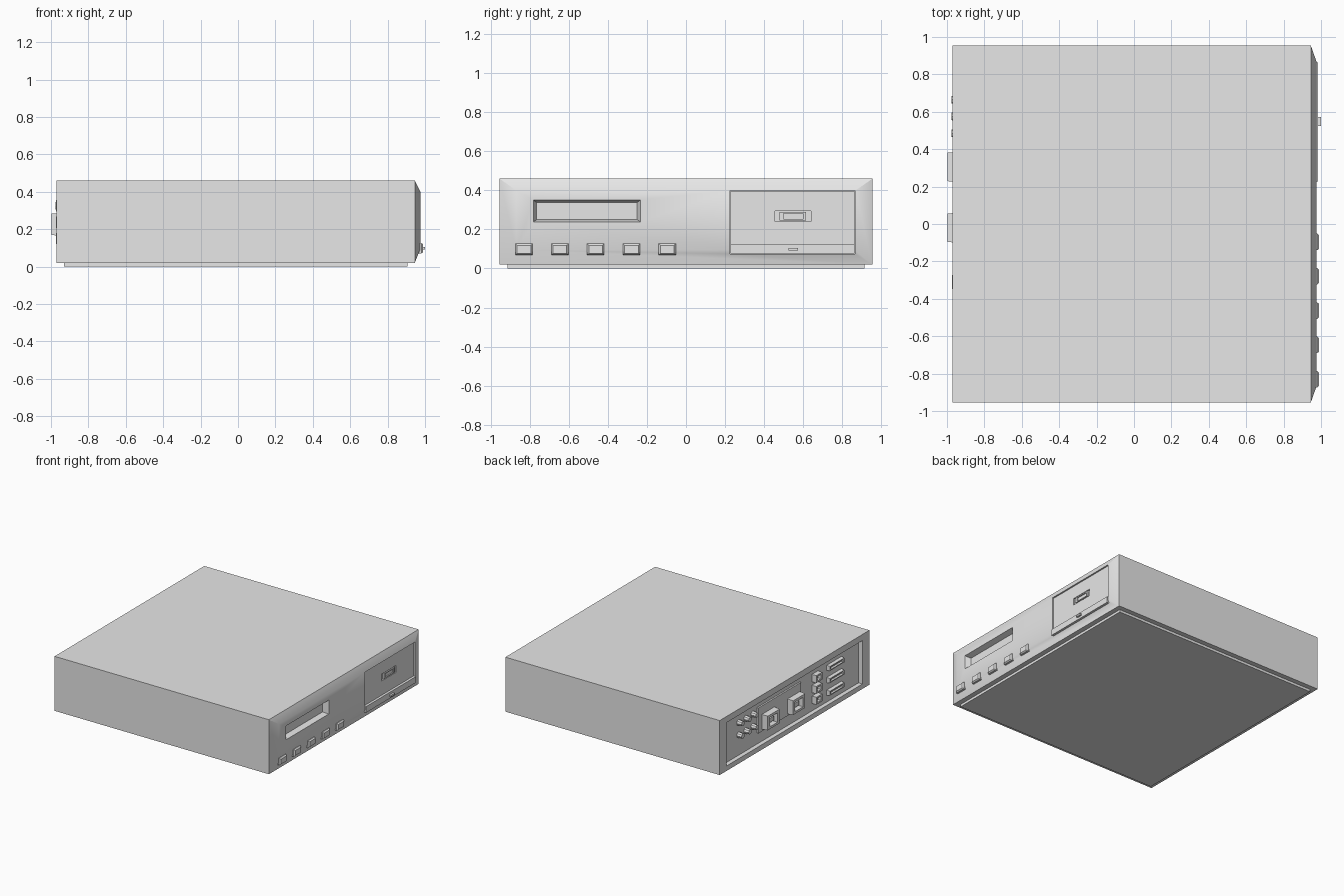
import bpy, bmesh, math

if "Cube" in bpy.data.objects:
    bpy.data.objects.remove(bpy.data.objects["Cube"])

grey = bpy.data.materials.new("light_grey")
grey.diffuse_color = (0.8, 0.8, 0.8, 1)
grey.use_nodes = True
grey.node_tree.nodes["Principled BSDF"].inputs["Base Color"].default_value = grey.diffuse_color


def finish(name, bm):
    bmesh.ops.recalc_face_normals(bm, faces=bm.faces)
    me = bpy.data.meshes.new(name)
    bm.to_mesh(me)
    bm.free()
    me.materials.append(grey)
    ob = bpy.data.objects.new(name, me)
    bpy.context.collection.objects.link(ob)
    return ob


def loft(name, rings):
    """Solid through rectangles; each ring is (x, y0, y1, z0, z1)."""
    bm = bmesh.new()
    loops = [[bm.verts.new((x, y, z)) for y, z in ((y0, z0), (y1, z0), (y1, z1), (y0, z1))]
             for x, y0, y1, z0, z1 in rings]
    for a, b in zip(loops, loops[1:]):
        for i in range(4):
            j = (i + 1) % 4
            bm.faces.new((a[i], a[j], b[j], b[i]))
    bm.faces.new(loops[0])
    bm.faces.new(loops[-1])
    return finish(name, bm)


def block(name, x0, x1, y0, y1, z0, z1, t=0.0):
    """Box along x whose x1 end is inset by t."""
    return loft(name, [(x0, y0, y1, z0, z1), (x1, y0 + t, y1 - t, z0 + t, z1 - t)])


def cut(ob, cutter):
    cutter.hide_render = True
    m = ob.modifiers.new("cut", 'BOOLEAN')
    m.operation, m.solver, m.object = 'DIFFERENCE', 'EXACT', cutter
    bpy.context.view_layer.objects.active = ob
    bpy.ops.object.modifier_apply(modifier=m.name)
    bpy.data.objects.remove(cutter)


# Case with a bevelled front bezel on +x
case = loft("case", [(-0.97, -0.955, 0.955, 0.02, 0.46),
                     (0.945, -0.955, 0.955, 0.02, 0.46),
                     (0.975, -0.87, 0.87, 0.095, 0.40)])
# Expansion slot, drive bay and rear panel recesses
cut(case, loft("slot_cutter", [(0.93, -0.765, -0.25, 0.25, 0.338),
                               (0.976, -0.783, -0.233, 0.239, 0.351)]))
cut(case, block("bay_cutter", 0.952, 1.02, 0.225, 0.865, 0.075, 0.40))
cut(case, block("rear_cutter", -0.935, -1.1, -0.866, 0.866, 0.06, 0.41))
bpy.ops.object.select_all(action='DESELECT')
case.select_set(True)
bpy.context.view_layer.objects.active = case
bpy.ops.object.shade_smooth_by_angle(angle=math.radians(30))

# Base plate
block("base_plate", -0.93, 0.905, -0.915, 0.915, 0, 0.022)

# Drive front with handle recess, lower strip and eject button
drive = block("drive_face", 0.94, 0.965, 0.227, 0.863, 0.12, 0.398)
cut(drive, block("handle_cutter", 0.954, 1.0, 0.455, 0.64, 0.24, 0.295))
handle = block("drive_handle", 0.945, 0.968, 0.48, 0.615, 0.246, 0.289)
cut(handle, block("grip_cutter", 0.96, 1.0, 0.5, 0.6, 0.253, 0.282))
block("drive_strip", 0.945, 0.985, 0.227, 0.863, 0.076, 0.125)
block("eject_button", 0.98, 1.0, 0.525, 0.573, 0.093, 0.106)

# Front buttons
for i in range(5):
    y = -0.83 + i * 0.1835
    loft("front_button_%d" % (i + 1), [(0.94, y - 0.044, y + 0.044, 0.07, 0.127),
                                       (0.98, y - 0.044, y + 0.044, 0.07, 0.127),
                                       (0.99, y - 0.035, y + 0.035, 0.078, 0.119)])

# Rear power plate
block("power_plate", -0.93, -0.948, -0.115, 0.43, 0.15, 0.355)

# Rear power sockets with pin block
for i, y in enumerate((0.305, -0.02)):
    s = block("power_socket_%d" % (i + 1), -0.94, -0.997, y - 0.08, y + 0.08, 0.165, 0.287, 0.004)
    cut(s, block("socket_cutter", -0.955, -1.1, y - 0.05, y + 0.05, 0.187, 0.263))
    block("socket_core_%d" % (i + 1), -0.95, -0.978, y - 0.028, y + 0.028, 0.205, 0.24)

# Round rear jacks, two rows of three
for i, y in enumerate((0.665, 0.575, 0.485)):
    for j, z in enumerate((0.325, 0.225)):
        bm = bmesh.new()
        bmesh.ops.create_cone(bm, cap_ends=True, segments=8, radius1=0.024, radius2=0.02, depth=0.045)
        ob = finish("jack_%d_%d" % (i, j), bm)
        ob.rotation_euler = (0, -math.pi / 2, 0)
        ob.location = (-0.953, y, z)

# Small square ports and wide connectors
for i, z in enumerate((0.325, 0.237, 0.15)):
    p = block("square_port_%d" % (i + 1), -0.93, -0.974, -0.348, -0.272, z - 0.03, z + 0.03)
    cut(p, block("port_cutter", -0.945, -1.1, -0.332, -0.288, z - 0.017, z + 0.017))
for i, z in enumerate((0.335, 0.237, 0.135)):
    w = block("wide_connector_%d" % (i + 1), -0.93, -0.962, -0.65, -0.46, z - 0.022, z + 0.022, 0.004)
    cut(w, block("connector_cutter", -0.945, -1.1, -0.632, -0.478, z - 0.01, z + 0.01))
